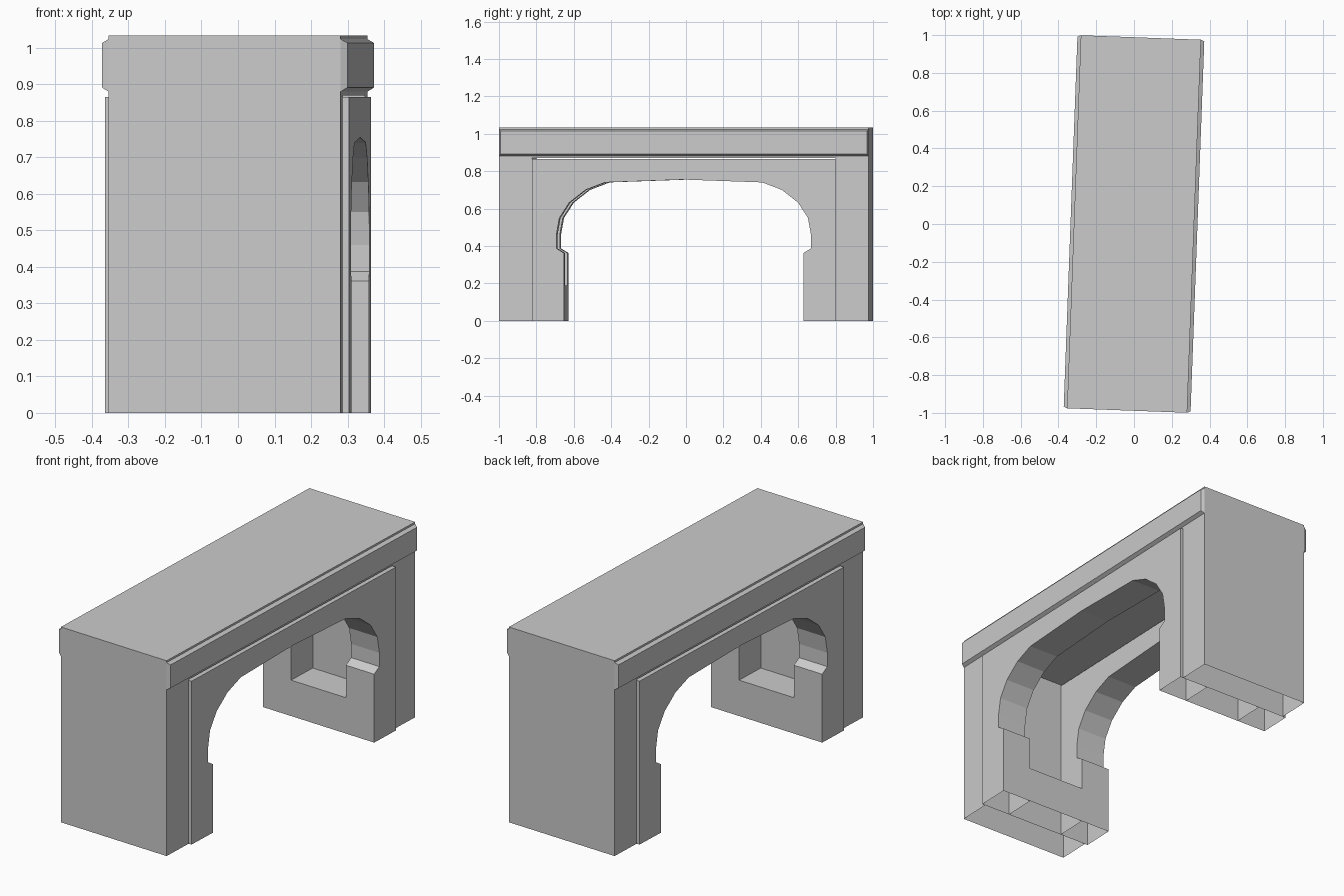
import bpy, bmesh
from mathutils import Matrix

if "Cube" in bpy.data.objects:
    bpy.data.objects.remove(bpy.data.objects["Cube"])

TILT = -0.037             # whole bridge is turned slightly about z
L, END = 0.988, 0.8125    # half length, inner side of the end blocks
WALL, FACE, CORE = 0.318, 0.335, 0.165   # half widths


def finish(name, bm):
    # remove undersides: the legs are open shells
    bmesh.ops.recalc_face_normals(bm, faces=bm.faces)
    low = [f for f in bm.faces if all(abs(v.co.z) < 1e-5 for v in f.verts)]
    bmesh.ops.delete(bm, geom=low, context='FACES_ONLY')
    bmesh.ops.rotate(bm, verts=bm.verts, cent=(0, 0, 0),
                     matrix=Matrix.Rotation(TILT, 3, 'Z'))
    me = bpy.data.meshes.new(name)
    bm.to_mesh(me)
    bm.free()
    ob = bpy.data.objects.new(name, me)
    bpy.context.collection.objects.link(ob)
    return ob


def extrude_x(name, profile, x0, x1):
    # extrude a (y, z) outline across the bridge
    bm = bmesh.new()
    face = bm.faces.new([bm.verts.new((x0, y, z)) for y, z in profile])
    new = bmesh.ops.extrude_face_region(bm, geom=[face], use_keep_orig=True)
    verts = [g for g in new['geom'] if isinstance(g, bmesh.types.BMVert)]
    bmesh.ops.translate(bm, verts=verts, vec=(x1 - x0, 0, 0))
    return finish(name, bm)


def mirrored(half):
    return half + [(-y, z) for y, z in reversed(half) if y > 0]


# deck with its two end blocks
extrude_x("bridge_body", mirrored([(END, 0.87), (END, 0), (L, 0), (L, 1.034)])
          , -WALL, WALL)

# arched side panels
arch = [(0, 0.755), (0.42, 0.74), (0.525, 0.70), (0.612, 0.632), (0.665, 0.55),
        (0.681, 0.46), (0.681, 0.387), (0.64, 0.362), (0.64, 0)]
panel = arch + [(END, 0), (END, 0.865)]
panel = panel + [(-y, z) for y, z in reversed(panel) if y > 0]
for side, s in (("right", 1), ("left", -1)):
    extrude_x("arch_panel_" + side, panel, s * CORE, s * FACE)

# low fill between the panels at each leg
for end, s in (("back", 1), ("front", -1)):
    extrude_x("leg_fill_" + end,
              [(s * 0.64, 0), (s * END, 0), (s * END, 0.19), (s * 0.64, 0.19)],
              -CORE, CORE)

# bevelled trim along both deck edges
trim = [(WALL, 1.024, L), (0.336, 1.014, L - 0.008),
        (0.336, 0.891, L - 0.008), (WALL, 0.88, L)]
for side, s in (("right", 1), ("left", -1)):
    bm = bmesh.new()
    a = [bm.verts.new((s * x, -y, z)) for x, z, y in trim]
    b = [bm.verts.new((s * x, y, z)) for x, z, y in trim]
    bm.faces.new(a)
    bm.faces.new(b[::-1])
    for i in range(4):
        j = (i + 1) % 4
        bm.faces.new((a[i], b[i], b[j], a[j]))
    finish("deck_trim_" + side, bm)
